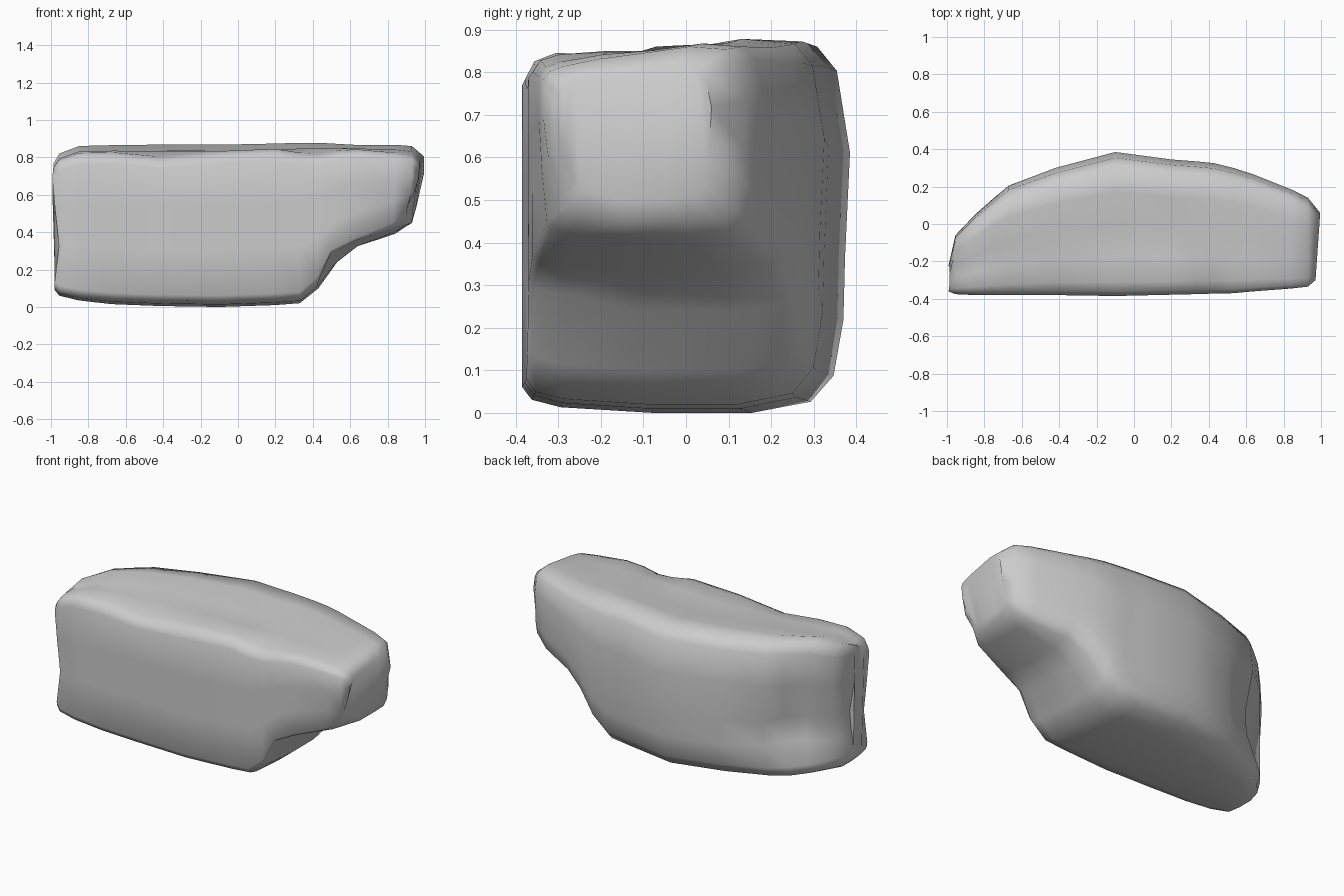
import bpy, bmesh
from mathutils import Vector

# Stations along the rock: x, front y, back y, bottom z, top z
STATIONS = [
    (-0.98, -0.36, -0.22, 0.09, 0.77),
    (-0.955, -0.375, -0.06, 0.06, 0.82),
    (-0.85, -0.38, 0.05, 0.035, 0.86),
    (-0.76, -0.38, 0.13, 0.025, 0.863),
    (-0.67, -0.38, 0.205, 0.015, 0.865),
    (-0.42, -0.38, 0.30, 0.005, 0.868),
    (-0.10, -0.385, 0.385, 0.0, 0.873),
    (0.20, -0.378, 0.345, 0.01, 0.888),
    (0.33, -0.375, 0.335, 0.02, 0.883),
    (0.43, -0.372, 0.325, 0.10, 0.878),
    (0.53, -0.37, 0.30, 0.24, 0.872),
    (0.64, -0.36, 0.265, 0.325, 0.866),
    (0.84, -0.345, 0.185, 0.405, 0.867),
    (0.93, -0.335, 0.14, 0.45, 0.86),
    (0.995, -0.30, 0.06, 0.50, 0.81),
]

# Cross-section as fractions of depth and height, going round from the front
SECTION = [
    (0, 0.07), (0.03, 0.035), (0.12, 0.015), (0.4, 0), (0.7, 0), (0.88, 0.03),
    (0.95, 0.10), (0.98, 0.25), (0.985, 0.42), (1.0, 0.7), (0.96, 0.92),
    (0.9, 0.985), (0.72, 1.0), (0.5, 0.965), (0.28, 0.965), (0.1, 0.955),
    (0.03, 0.93), (0, 0.88), (0, 0.62), (0, 0.35),
]

# Local dents and bumps: centre, radius, push
DENTS = [
    ((-0.78, 0.08, 0.32), 0.28, (0.06, -0.08, 0)),
    ((-0.80, 0.08, 0.10), 0.20, (-0.02, 0.03, 0)),
    ((0.10, -0.02, 0.85), 0.38, (0, 0, -0.03)),
    ((-0.40, -0.36, 0.84), 0.22, (0, 0, -0.03)),
    ((0.40, -0.36, 0.84), 0.22, (0, 0, -0.03)),
    ((0.92, -0.33, 0.84), 0.25, (0, 0, -0.03)),
    ((0.94, -0.33, 0.47), 0.18, (-0.03, 0.05, 0.03)),
    ((0.84, 0.15, 0.42), 0.20, (0, 0, -0.03)),
    ((0.55, -0.30, 0.25), 0.22, (-0.04, 0, 0.03)),
    ((-0.97, -0.30, 0.38), 0.26, (0.03, 0, 0)),
]

# Rock body lofted from the stations
bm = bmesh.new()
rings = []
for i, (x, yf, yb, zb, zt) in enumerate(STATIONS):
    ring = []
    for fy, fz in SECTION:
        p = Vector((x, yf + fy * (yb - yf), zb + fz * (zt - zb)))
        if i == len(STATIONS) - 1:      # slanted right end
            p.x += 0.07 * (p.y - 0.05) - 0.22 * max(0, 0.72 - p.z)
        if i == 0:                      # left end bulges at mid height
            p.x -= max(0, 0.02 - 0.1 * abs(p.z - 0.62))
        q = p.copy()
        for c, r, push in DENTS:
            f = max(0, 1 - (p - Vector(c)).length / r)
            q += Vector(push) * f * f * (3 - 2 * f)
        ring.append(bm.verts.new(q))
    rings.append(ring)
n = len(SECTION)
for a, b in zip(rings, rings[1:]):
    for j in range(n):
        k = (j + 1) % n
        bm.faces.new((a[j], a[k], b[k], b[j]))

# End caps
for ring in (rings[0], rings[-1]):
    cap = bm.faces.new(ring)
    bmesh.ops.triangulate(bm, faces=[cap])
bmesh.ops.recalc_face_normals(bm, faces=bm.faces[:])

mesh = bpy.data.meshes.new("rock")
bm.to_mesh(mesh)
bm.free()
rock = bpy.data.objects.new("rock", mesh)
bpy.context.collection.objects.link(rock)

# Smooth shading with sharp breaks kept
bpy.context.view_layer.objects.active = rock
rock.select_set(True)
bpy.ops.object.shade_smooth_by_angle(angle=1.2)
